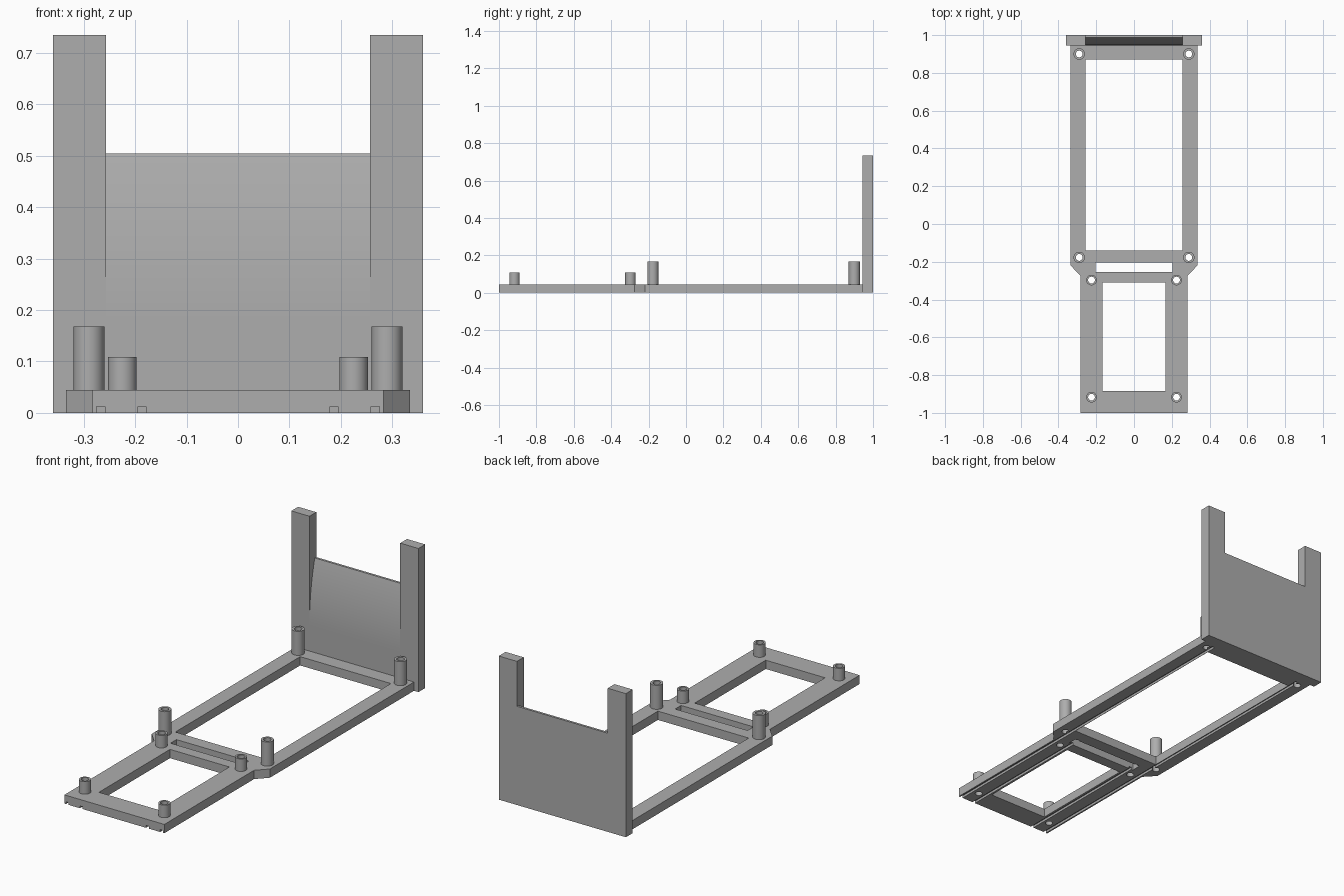
import bpy, bmesh, math
from mathutils import Vector

if "Cube" in bpy.data.objects:
    bpy.data.objects.remove(bpy.data.objects["Cube"])

grey = bpy.data.materials.new("plain grey")
grey.use_nodes = True
colour = (0.42, 0.42, 0.42, 1)
grey.diffuse_color = colour
grey.node_tree.nodes["Principled BSDF"].inputs["Base Color"].default_value = colour


def prism(name, outline, direction):
    """Solid made by sweeping a flat outline along a direction."""
    bm = bmesh.new()
    face = bm.faces.new([bm.verts.new(p) for p in outline])
    swept = bmesh.ops.extrude_face_region(bm, geom=[face])["geom"]
    verts = [v for v in swept if isinstance(v, bmesh.types.BMVert)]
    bmesh.ops.translate(bm, verts=verts, vec=Vector(direction))
    bmesh.ops.recalc_face_normals(bm, faces=bm.faces)
    mesh = bpy.data.meshes.new(name)
    bm.to_mesh(mesh)
    bm.free()
    mesh.materials.append(grey)
    ob = bpy.data.objects.new(name, mesh)
    bpy.context.collection.objects.link(ob)
    return ob


def box(name, x0, x1, y0, y1, z0, z1):
    outline = [(x0, y0, z0), (x1, y0, z0), (x1, y1, z0), (x0, y1, z0)]
    return prism(name, outline, (0, 0, z1 - z0))


def cylinder(name, x, y, r, z0, z1):
    steps = [math.tau * i / 32 for i in range(32)]
    outline = [(x + r * math.cos(a), y + r * math.sin(a), z0) for a in steps]
    return prism(name, outline, (0, 0, z1 - z0))


def cut(ob, cutter):
    """Subtract the cutter, then throw it away."""
    cutter.hide_render = True
    mod = ob.modifiers.new("cut", "BOOLEAN")
    mod.operation = "DIFFERENCE"
    mod.solver = "EXACT"
    mod.object = cutter
    bpy.context.view_layer.objects.active = ob
    bpy.ops.object.modifier_apply(modifier=mod.name)
    bpy.data.objects.remove(cutter)


THICK, WALL_Y = 0.045, 0.945

# Base frame: wide rear part, chamfered down to a narrow front part
half = [(0.283, -1), (0.283, -0.275), (0.335, -0.22), (0.335, WALL_Y)]
outline = [(x, y, 0) for x, y in half] + [(-x, y, 0) for x, y in reversed(half)]
frame = prism("base_frame", outline, (0, 0, THICK))

# Large rear window, thin slot and front window
for hx, y0, y1 in [(0.257, -0.14, 0.87), (0.205, -0.253, -0.205), (0.168, -0.885, -0.31)]:
    cut(frame, box("window_cutter", -hx, hx, y0, y1, -0.1, 0.1))

# Long grooves under the frame
for side in (-1, 1):
    for x, end in [(0.267, WALL_Y - 0.02), (0.187, -0.2)]:
        cut(frame, box("groove_cutter", side * x - 0.008, side * x + 0.008,
                       -1.1, end, -0.1, 0.012))

# Hollow standoffs, with holes carried on through the frame
rows = [("rear", 0.29, 0.9, 0.03, 0.168), ("middle", 0.29, -0.177, 0.03, 0.168),
        ("inner", 0.225, -0.297, 0.028, 0.109), ("front", 0.225, -0.917, 0.028, 0.109)]
standoffs = []
for row, x, y, r, top in rows:
    for label, side in (("left", 1), ("right", -1)):
        post = cylinder(f"{row}_{label}_standoff", side * x, y, r, THICK, top)
        for part in (post, frame):
            cut(part, cylinder("hole_cutter", side * x, y, 0.018, -0.1, 0.3))
        standoffs.append(post)

# Upright rear wall with two tall posts
half = [(0.36, 0), (0.36, 0.735), (0.257, 0.735), (0.257, 0.505)]
outline = [(x, WALL_Y, z) for x, z in half] + [(-x, WALL_Y, z) for x, z in reversed(half)]
wall = prism("rear_wall", outline, (0, 1 - WALL_Y, 0))

# Curved front of the wall, thinning to a narrow lip between the posts
low, high, depth, n = 0.18, 0.52, 0.047, 16
curve = []
for i in range(n + 1):
    t = i / n
    curve.append((-0.257, WALL_Y + depth * t * t, low + (high - low) * t))
outline = [(-0.257, 0.9, high), (-0.257, 0.9, low)] + curve
cut(wall, prism("curve_cutter", outline, (0.514, 0, 0)))

# Smooth the round surfaces, keep the edges sharp
bpy.ops.object.select_all(action="DESELECT")
for ob in standoffs + [frame, wall]:
    ob.select_set(True)
bpy.context.view_layer.objects.active = frame
bpy.ops.object.shade_smooth_by_angle(angle=math.radians(30))
